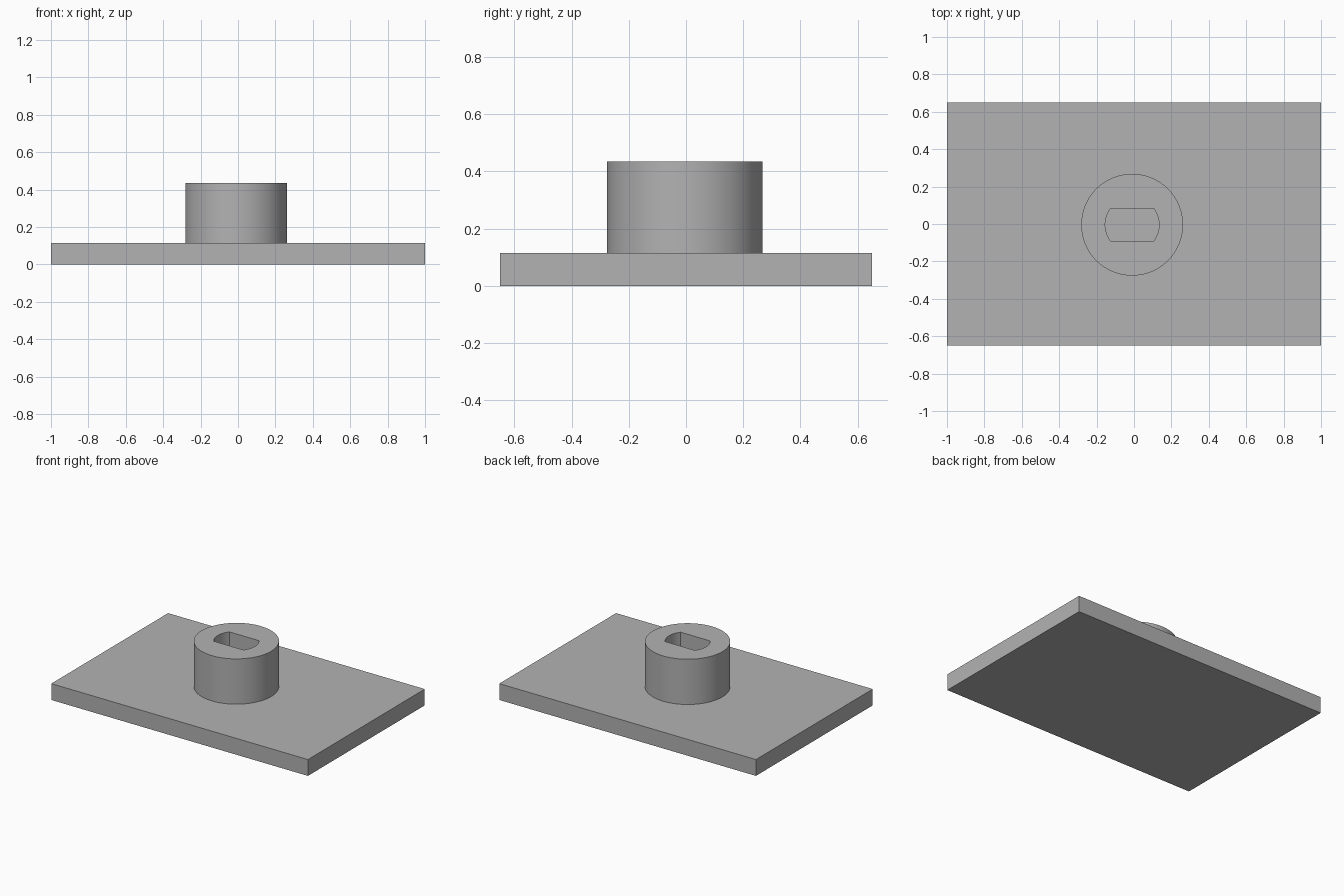
import bpy, bmesh, math

if "Cube" in bpy.data.objects:
    bpy.data.objects.remove(bpy.data.objects["Cube"])

grey = bpy.data.materials.new("plain grey")
grey.diffuse_color = (0.448, 0.448, 0.448, 1)
grey.use_nodes = True
grey.node_tree.nodes["Principled BSDF"].inputs["Base Color"].default_value = grey.diffuse_color


def add_object(name, bm):
    bmesh.ops.recalc_face_normals(bm, faces=bm.faces)
    mesh = bpy.data.meshes.new(name)
    bm.to_mesh(mesh)
    bm.free()
    mesh.materials.append(grey)
    obj = bpy.data.objects.new(name, mesh)
    bpy.context.collection.objects.link(obj)
    return obj


# Rectangular base plate
PLATE_TOP = 0.115
bm = bmesh.new()
bmesh.ops.create_cube(bm, size=1)
bmesh.ops.scale(bm, vec=(2, 1.3, PLATE_TOP), verts=bm.verts)
bmesh.ops.translate(bm, vec=(0, 0, PLATE_TOP / 2), verts=bm.verts)
add_object("base_plate", bm)

# Round boss with a double-flat shaft hole (circle clipped by two flats)
CX, CY, TOP, BOTTOM = -0.01, -0.004, 0.434, 0.1
R_OUT, R_HOLE, FLAT = 0.272, 0.144, 0.086
N = 120
corner = math.asin(FLAT / R_HOLE)


def angle(i):
    """Even angles, with samples landing exactly on the flat corners."""
    quarter = N // 4
    q, k = divmod(i, quarter)
    j = k if q % 2 == 0 else quarter - k
    split = 12
    if j <= split:
        a = corner * j / split
    else:
        a = corner + (math.pi / 2 - corner) * (j - split) / (quarter - split)
    return (a, math.pi - a, math.pi + a, 2 * math.pi - a)[q]


bm = bmesh.new()


def ring(radius, flat, z):
    pts = []
    for i in range(N):
        a = angle(i)
        y = max(-flat, min(flat, radius * math.sin(a)))
        pts.append(bm.verts.new((CX + radius * math.cos(a), CY + y, z)))
    return pts


rings = [ring(R_OUT, 1, BOTTOM), ring(R_OUT, 1, TOP),
         ring(R_HOLE, FLAT, TOP), ring(R_HOLE, FLAT, BOTTOM)]
for k in range(4):
    a, b = rings[k], rings[(k + 1) % 4]
    for i in range(N):
        j = (i + 1) % N
        bm.faces.new((a[i], a[j], b[j], b[i]))
boss = add_object("shaft_boss", bm)

bpy.context.view_layer.objects.active = boss
boss.select_set(True)
bpy.ops.object.shade_smooth_by_angle(angle=math.radians(30))
